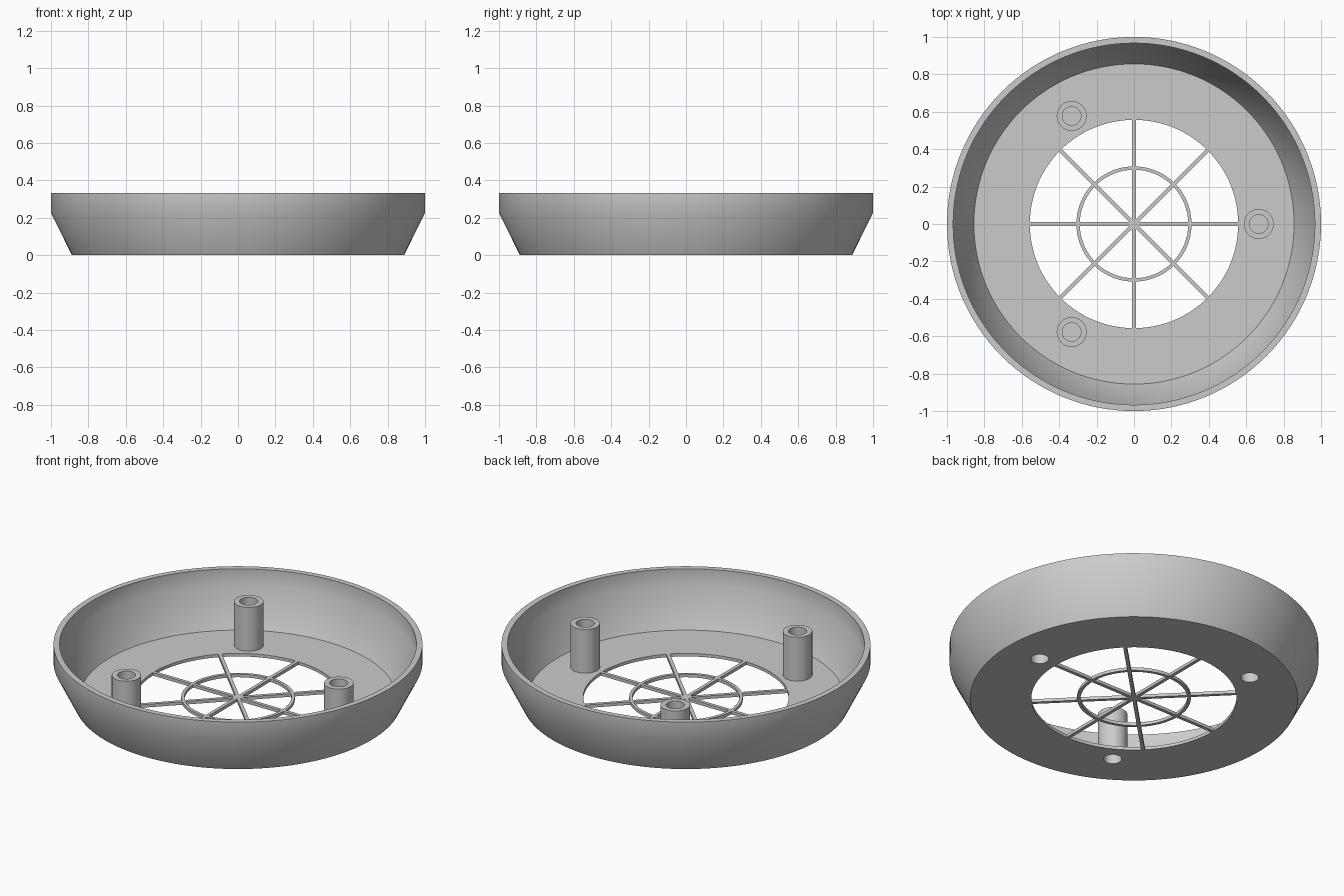
import bpy, math
from mathutils import Matrix

cube = bpy.data.objects.get("Cube")
if cube:
    bpy.data.objects.remove(cube, do_unlink=True)

FLOOR = 0.018        # thickness of the floor and grille
POST_RADIUS = 0.667  # distance of the posts from the centre

plastic = bpy.data.materials.new("grey plastic")
plastic.use_nodes = True
colour = (0.6, 0.6, 0.6, 1)
plastic.diffuse_color = colour
plastic.node_tree.nodes["Principled BSDF"].inputs["Base Color"].default_value = colour


def add_mesh(name, verts, faces, location=(0, 0, 0)):
    mesh = bpy.data.meshes.new(name)
    mesh.from_pydata(verts, [], faces)
    mesh.materials.append(plastic)
    obj = bpy.data.objects.new(name, mesh)
    obj.location = location
    bpy.context.collection.objects.link(obj)
    return obj


def lathe(name, profile, steps, location=(0, 0, 0), closed=True):
    """Revolve (radius, z) points, listed anticlockwise; open profiles get capped ends."""
    count = len(profile)
    verts = [(r * math.cos(a), r * math.sin(a), z)
             for a in (math.tau * s / steps for s in range(steps))
             for r, z in profile]
    faces = []
    for s in range(steps):
        here, after = s * count, (s + 1) % steps * count
        for i in range(count if closed else count - 1):
            j = (i + 1) % count
            faces.append((here + i, after + i, after + j, here + j))
    if not closed:
        faces.append([s * count for s in reversed(range(steps))])
        faces.append([s * count + count - 1 for s in range(steps)])
    return add_mesh(name, verts, faces, location)


def smooth(obj):
    bpy.ops.object.select_all(action='DESELECT')
    obj.select_set(True)
    bpy.context.view_layer.objects.active = obj
    bpy.ops.object.shade_smooth_by_angle(angle=math.radians(35))


# Dish: floor with a round opening, flared wall and upright rim
dish = lathe("dish", [(0.557, 0), (0.888, 0), (1, 0.225), (1, 0.333),
                      (0.967, 0.333), (0.967, 0.235), (0.856, FLOOR),
                      (0.557, FLOOR)], 128)

# Posts: blind bore from the top, screw recess from underneath
post_profile = [(0.049, 0.12), (0.049, 0.004), (0.08, 0.004),
                (0.08, 0.28), (0.05, 0.28), (0.05, 0.14)]
for i in range(3):
    angle = math.tau * i / 3
    place = (POST_RADIUS * math.cos(angle), POST_RADIUS * math.sin(angle), 0)

    # Screw hole through the floor
    cutter = lathe("hole_cutter", [(0.049, -0.1), (0.049, 0.1)], 40, place, closed=False)
    cutter.hide_render = True
    cut = dish.modifiers.new("screw_hole", 'BOOLEAN')
    cut.operation = 'DIFFERENCE'
    cut.solver = 'EXACT'
    cut.object = cutter
    bpy.ops.object.select_all(action='DESELECT')
    bpy.context.view_layer.objects.active = dish
    dish.select_set(True)
    bpy.ops.object.modifier_apply(modifier=cut.name)
    bpy.data.objects.remove(cutter, do_unlink=True)

    smooth(lathe(f"post_{i + 1}", post_profile, 40, place, closed=False))
smooth(dish)

# Grille: a ring crossed by four full-width bars
smooth(lathe("grille_ring", [(0.29, 0), (0.308, 0), (0.308, FLOOR), (0.29, FLOOR)], 96))
for i in range(4):
    bpy.ops.mesh.primitive_cube_add(size=1, location=(0, 0, FLOOR / 2))
    bar = bpy.context.object
    bar.name = f"grille_bar_{i + 1}"
    bar.data.transform(Matrix.Diagonal((1.118, 0.02, FLOOR, 1)))
    bar.rotation_euler.z = math.pi * i / 4
    bar.data.materials.append(plastic)
